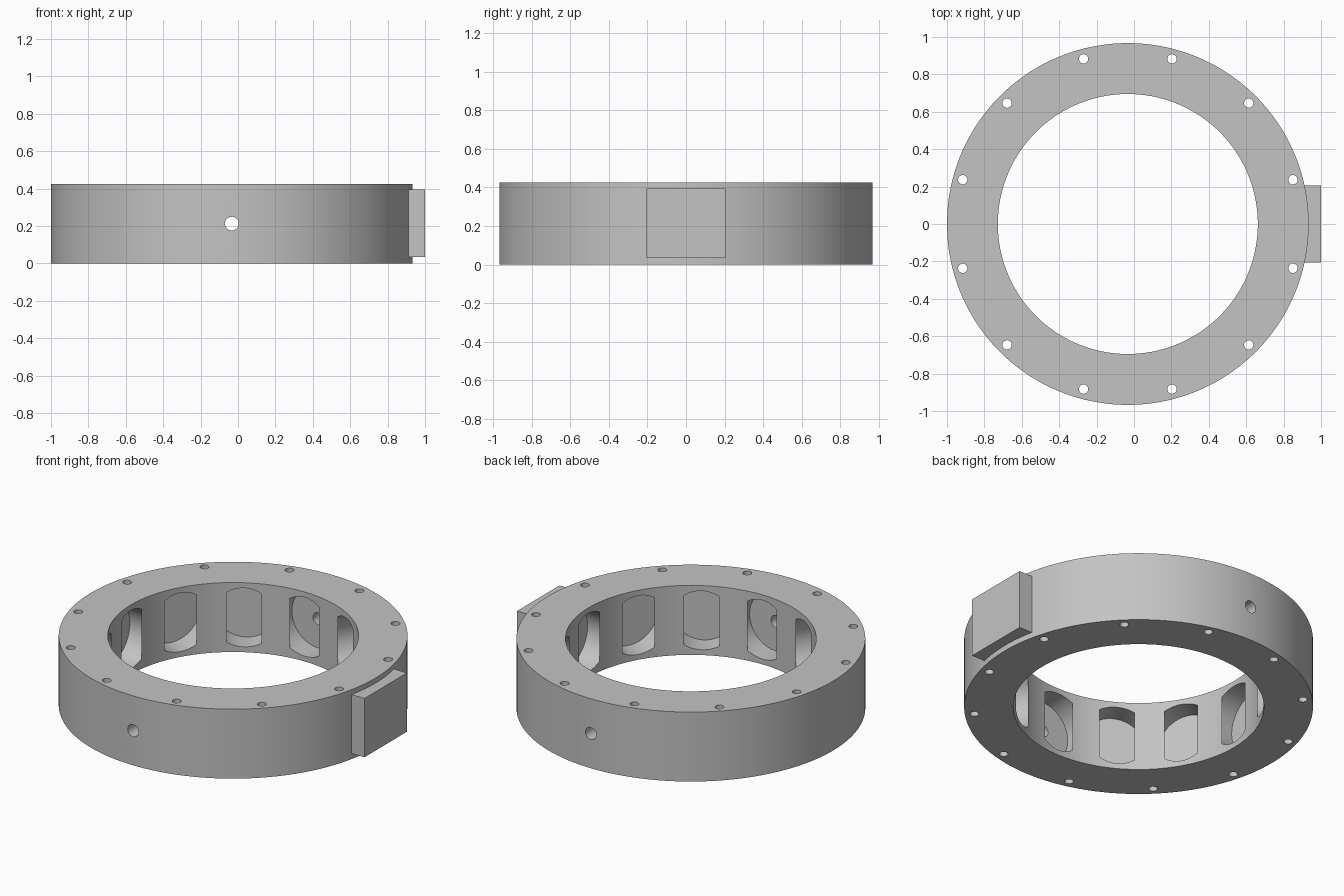
import bpy
import bmesh
from math import radians, pi
from mathutils import Matrix, Vector

default = bpy.data.objects.get("Cube")
if default:
    bpy.data.objects.remove(default, do_unlink=True)

HEIGHT = 0.425
MID = HEIGHT / 2
CENTRE = Matrix.Translation((-0.033, 0, 0))
OUTER, INNER = 0.967, 0.695

grey = bpy.data.materials.new("machined_grey")
grey.use_nodes = True
colour = (0.55, 0.55, 0.55, 1)
grey.diffuse_color = colour
grey.node_tree.nodes["Principled BSDF"].inputs["Base Color"].default_value = colour


def add_cylinder(bm, radius, start, end, segments):
    """Cylinder running between two points on the ring's own axes."""
    start, end = Vector(start), Vector(end)
    axis = end - start
    turn = axis.to_track_quat("Z", "Y").to_matrix().to_4x4()
    place = CENTRE @ Matrix.Translation((start + end) / 2) @ turn
    bmesh.ops.create_cone(bm, cap_ends=True, segments=segments, radius1=radius,
                          radius2=radius, depth=axis.length, matrix=place)


def make_object(name, bm):
    mesh = bpy.data.meshes.new(name)
    bm.to_mesh(mesh)
    bm.free()
    mesh.materials.append(grey)
    obj = bpy.data.objects.new(name, mesh)
    bpy.context.collection.objects.link(obj)
    return obj


def polar(angle, radius, z):
    return Matrix.Rotation(radians(angle), 3, "Z") @ Vector((radius, 0, z))


def cut(target, name, bm):
    """Subtract a cutter mesh from the target, then discard it."""
    cutter = make_object(name, bm)
    cutter.hide_render = True
    mod = target.modifiers.new(name, "BOOLEAN")
    mod.operation = "DIFFERENCE"
    mod.solver = "EXACT"
    mod.object = cutter
    bpy.context.view_layer.objects.active = target
    bpy.ops.object.modifier_apply(modifier=mod.name)
    bpy.data.objects.remove(cutter, do_unlink=True)


# Ring body with its central bore
bm = bmesh.new()
add_cylinder(bm, OUTER, (0, 0, 0), (0, 0, HEIGHT), 180)
ring = make_object("ring_body", bm)
bm = bmesh.new()
add_cylinder(bm, INNER, (0, 0, -0.1), (0, 0, HEIGHT + 0.1), 180)
cut(ring, "bore_cutter", bm)

# Twelve disc pockets, each breaking through the bore as a narrow slot
bm = bmesh.new()
for i in range(12):
    add_cylinder(bm, 0.18, polar(30 * i, 0.688, MID), polar(30 * i, 0.825, MID), 64)
cut(ring, "pocket_cutter", bm)

# Twelve vertical screw holes between the pockets
bm = bmesh.new()
for i in range(12):
    a = 15 + 30 * i
    add_cylinder(bm, 0.025, polar(a, 0.914, -0.1), polar(a, 0.914, HEIGHT + 0.1), 24)
cut(ring, "screw_hole_cutter", bm)

# Radial holes through the front and back walls
bm = bmesh.new()
for a in (90, 270):
    add_cylinder(bm, 0.037, polar(a, 0.75, MID), polar(a, 1.1, MID), 32)
cut(ring, "radial_hole_cutter", bm)

bpy.ops.object.select_all(action="DESELECT")
ring.select_set(True)
bpy.context.view_layer.objects.active = ring
bpy.ops.object.shade_smooth_by_angle(angle=pi / 6)

# Flat mounting block on the left side
bm = bmesh.new()
bmesh.ops.create_cube(bm, size=1, matrix=Matrix.Translation((0.95, 0, MID + 0.002))
                      @ Matrix.Diagonal((0.1, 0.41, 0.36, 1)))
make_object("mounting_block", bm)
